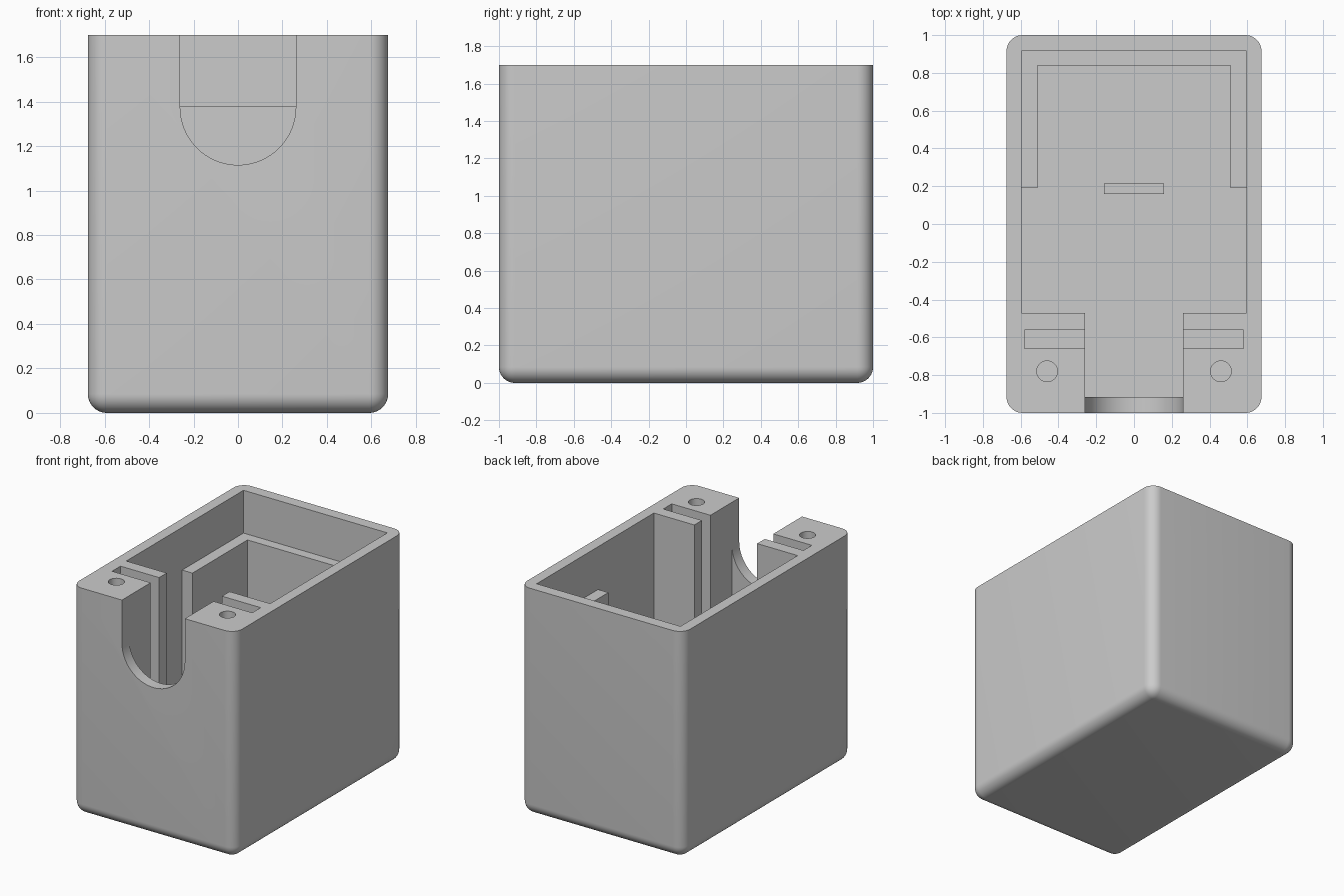
import bpy
import bmesh
from math import sin, cos, pi, radians

cube = bpy.data.objects.get("Cube")
if cube:
    bpy.data.objects.remove(cube, do_unlink=True)

TOP = 1.70          # height of the open rim
ABOVE = TOP + 0.1   # cutters poke out past the rim
FLOOR = 0.085       # floor and wall thickness
LEDGE = 1.38        # height of the inner ledge

grey = bpy.data.materials.new("light grey plastic")
grey.use_nodes = True
grey.diffuse_color = (0.6, 0.6, 0.6, 1)
grey.node_tree.nodes["Principled BSDF"].inputs["Base Color"].default_value = (0.6, 0.6, 0.6, 1)


def prism(name, points, shift):
    """Extrude a closed outline of 3D points along a vector."""
    bm = bmesh.new()
    face = bm.faces.new([bm.verts.new(p) for p in points])
    extruded = bmesh.ops.extrude_face_region(bm, geom=[face])["geom"]
    bmesh.ops.translate(bm, vec=shift, verts=[v for v in extruded if isinstance(v, bmesh.types.BMVert)])
    bmesh.ops.recalc_face_normals(bm, faces=bm.faces)
    mesh = bpy.data.meshes.new(name)
    bm.to_mesh(mesh)
    bm.free()
    mesh.materials.append(grey)
    obj = bpy.data.objects.new(name, mesh)
    bpy.context.collection.objects.link(obj)
    return obj


def block(name, x0, x1, y0, y1, z0, z1):
    return prism(name, [(x0, y0, z0), (x1, y0, z0), (x1, y1, z0), (x0, y1, z0)], (0, 0, z1 - z0))


def cut(target, cutter):
    mod = target.modifiers.new("cut", "BOOLEAN")
    mod.operation = "DIFFERENCE"
    mod.solver = "EXACT"
    mod.object = cutter
    bpy.context.view_layer.objects.active = target
    bpy.ops.object.modifier_apply(modifier=mod.name)
    bpy.data.objects.remove(cutter, do_unlink=True)


# Outer body, rounded everywhere except around the rim
case = block("case", -0.675, 0.675, -1, 1, 0, TOP)
bm = bmesh.new()
bm.from_mesh(case.data)
edges = [e for e in bm.edges if min(v.co.z for v in e.verts) < 0.01]
bmesh.ops.bevel(bm, geom=edges, offset=0.085, segments=10, profile=0.5, affect="EDGES")
bm.to_mesh(case.data)
bm.free()

# Main cavity, leaving a stepped ledge around the back
cut(case, block("upper_cavity", -0.595, 0.595, -0.47, 0.915, LEDGE, ABOVE))
cut(case, block("front_cavity", -0.595, 0.595, -0.47, 0.19, FLOOR, ABOVE))
cut(case, block("back_cavity", -0.51, 0.51, 0.1, 0.84, FLOOR, ABOVE))

# Channel between the two front pillars
cut(case, block("channel", -0.26, 0.26, -0.915, -0.4, FLOOR, ABOVE))

# U-shaped notch through the front wall
arc = [(0.26 * cos(a), -1.1, 1.375 + 0.26 * sin(a)) for a in (pi + pi * i / 32 for i in range(33))]
cut(case, prism("notch", arc + [(0.26, -1.1, ABOVE), (-0.26, -1.1, ABOVE)], (0, 0.2, 0)))

# Board slots and screw holes in both pillars
for side in (-1, 1):
    x0, x1 = sorted((side * 0.2, side * 0.58))
    cut(case, block("slot", x0, x1, -0.66, -0.56, 0.17, ABOVE))
    ring = [(side * 0.46 + 0.055 * cos(2 * pi * i / 32), -0.78 + 0.055 * sin(2 * pi * i / 32), TOP - 0.45)
            for i in range(32)]
    cut(case, prism("screw_hole", ring, (0, 0, 0.6)))

# Small standing rib on the floor
rib = block("floor_rib", -0.16, 0.16, 0.16, 0.215, FLOOR - 0.01, 0.5)

# Smooth the rounded corners, keep the rest crisp
bpy.ops.object.select_all(action="DESELECT")
case.select_set(True)
bpy.context.view_layer.objects.active = case
bpy.ops.object.shade_smooth_by_angle(angle=radians(30))
